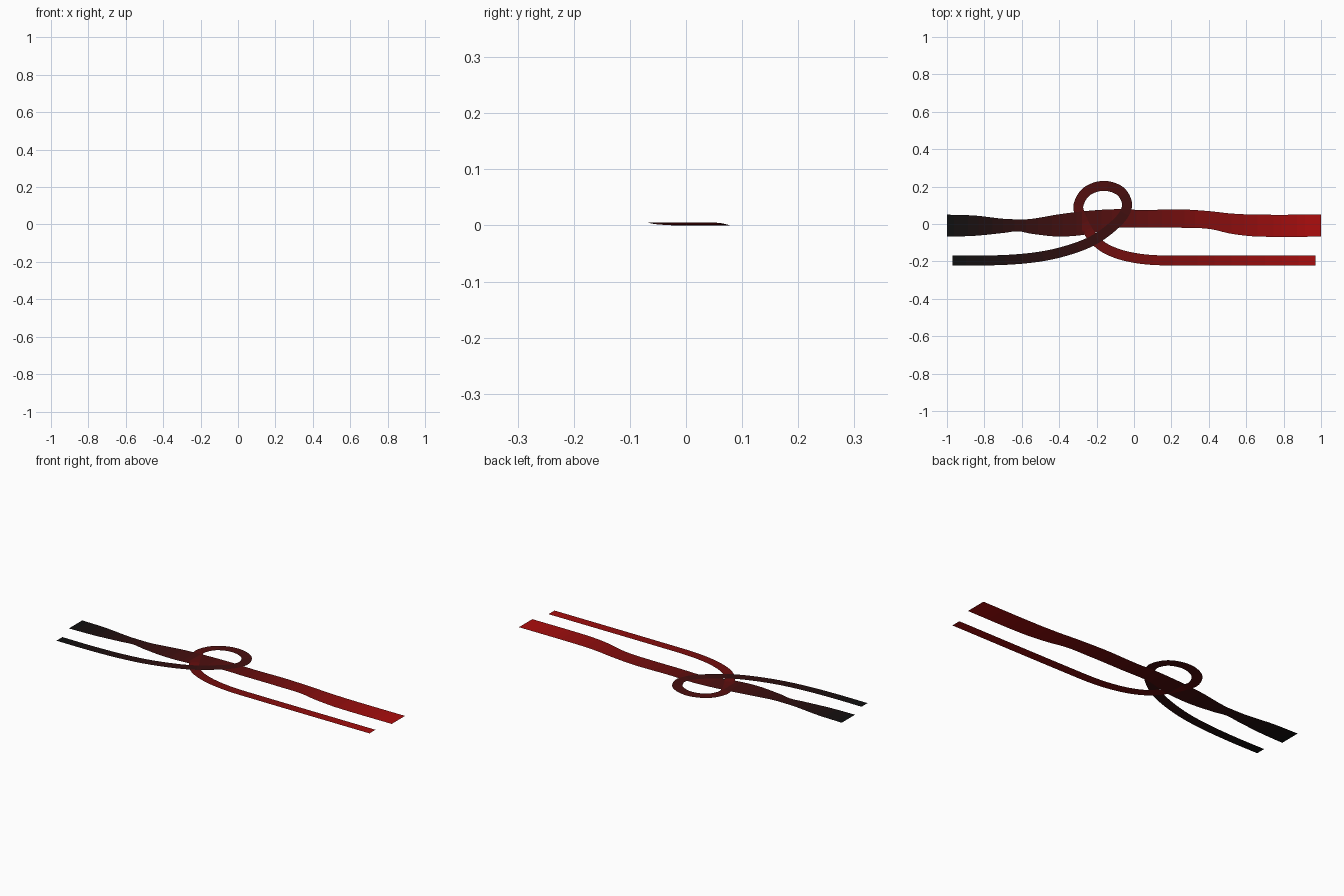
import bpy
from mathutils import Vector

if "Cube" in bpy.data.objects:
    bpy.data.objects.remove(bpy.data.objects["Cube"])

STEPS = 32


def to_linear(c):
    return c / 12.92 if c <= 0.04045 else ((c + 0.055) / 1.055) ** 2.4


# Black-to-red colour ramp
ramp = []
for i in range(STEPS):
    t = i / (STEPS - 1)
    m = bpy.data.materials.new(f"ramp_{i:02d}")
    m.diffuse_color = (to_linear(0.06 + 0.64 * t), to_linear(0.06 - 0.01 * t),
                       to_linear(0.06 - 0.01 * t), 1)
    m.use_nodes = True
    m.node_tree.nodes["Principled BSDF"].inputs["Base Color"].default_value = m.diffuse_color
    ramp.append(m)


def smooth(points, n):
    """Catmull-Rom curve through the points, chord-scaled tangents."""
    p = [Vector(q) for q in points]
    d = [(p[i + 1] - p[i]).length for i in range(len(p) - 1)]
    tan = []
    for i in range(len(p)):
        a, b = max(i - 1, 0), min(i + 1, len(p) - 1)
        tan.append((p[b] - p[a]) / sum(d[a:b]))
    out = []
    for i in range(len(d)):
        for k in range(n):
            t = k / n
            out.append(p[i] * (2*t**3 - 3*t*t + 1) + tan[i] * d[i] * (t**3 - 2*t*t + t)
                       + p[i+1] * (3*t*t - 2*t**3) + tan[i+1] * d[i] * (t**3 - t*t))
    return out + [p[-1]]


def strip(name, left, right, shades):
    n = len(left)
    faces = [(i, i + n, i + n + 1, i + 1) for i in range(n - 1)]
    me = bpy.data.meshes.new(name)
    me.from_pydata([tuple(v) for v in left + right], [], faces)
    for m in ramp:
        me.materials.append(m)
    for f in me.polygons:
        f.material_index = round(shades[f.index] * (STEPS - 1))
        f.use_smooth = True
    ob = bpy.data.objects.new(name, me)
    bpy.context.collection.objects.link(ob)
    return ob


# Wide ribbon: x, upper edge y, lower edge y
outline = [(-1, .05, -.068), (-.85, .045, -.063), (-.7, .028, -.048), (-.62, .025, -.039),
           (-.55, .027, -.052), (-.4, .052, -.067), (-.25, .07, -.055), (-.1, .079, -.02),
           (.05, .075, -.02), (.25, .078, -.02), (.4, .069, -.026), (.52, .056, -.052),
           (.66, .05, -.067), (1, .05, -.068)]


def dip(x):
    """Ribbon lies high at both ends and dips under the loop."""
    t = min(max((abs(x - .085) - .175) / .33, 0), 1)
    return .005 * t * t * (3 - 2 * t)


rows = smooth(outline, 8)
strip("wide_ribbon", [Vector((x, a, dip(x))) for x, a, b in rows],
      [Vector((x, b, dip(x))) for x, a, b in rows],
      [(r[0] + 1) / 2 for r in rows])


# Narrow looped ribbon: dark half with the loop, then the red half
def band(name, points, z, s0, s1, w=.053):
    c = smooth([(x, y, z) for x, y in points], 8)
    n = len(c)
    left, right, dist = [], [], [0]
    for i, p in enumerate(c):
        d = (c[min(i + 1, n - 1)] - c[max(i - 1, 0)]).normalized()
        side = Vector((-d.y, d.x, 0)) * w / 2
        left.append(p + side)
        right.append(p - side)
        if i:
            dist.append(dist[-1] + (p - c[i - 1]).length)
    strip(name, left, right, [s0 + (s1 - s0) * q / dist[-1] for q in dist])


band("loop_ribbon_dark", [(-.97, -.195), (-.78, -.195), (-.6, -.186), (-.45, -.165), (-.3, -.123),
                          (-.2, -.077), (-.11, -.01), (-.055, .05), (-.037, .11), (-.075, .177),
                          (-.165, .204), (-.255, .172), (-.297, .1), (-.285, .04), (-.25, -.03)],
     .003, 0, .48)
band("loop_ribbon_red", [(-.285, .04), (-.25, -.03), (-.21, -.085), (-.15, -.132), (-.05, -.17),
                         (.08, -.191), (.25, -.195), (.97, -.195)],
     .0027, .5, .96)
